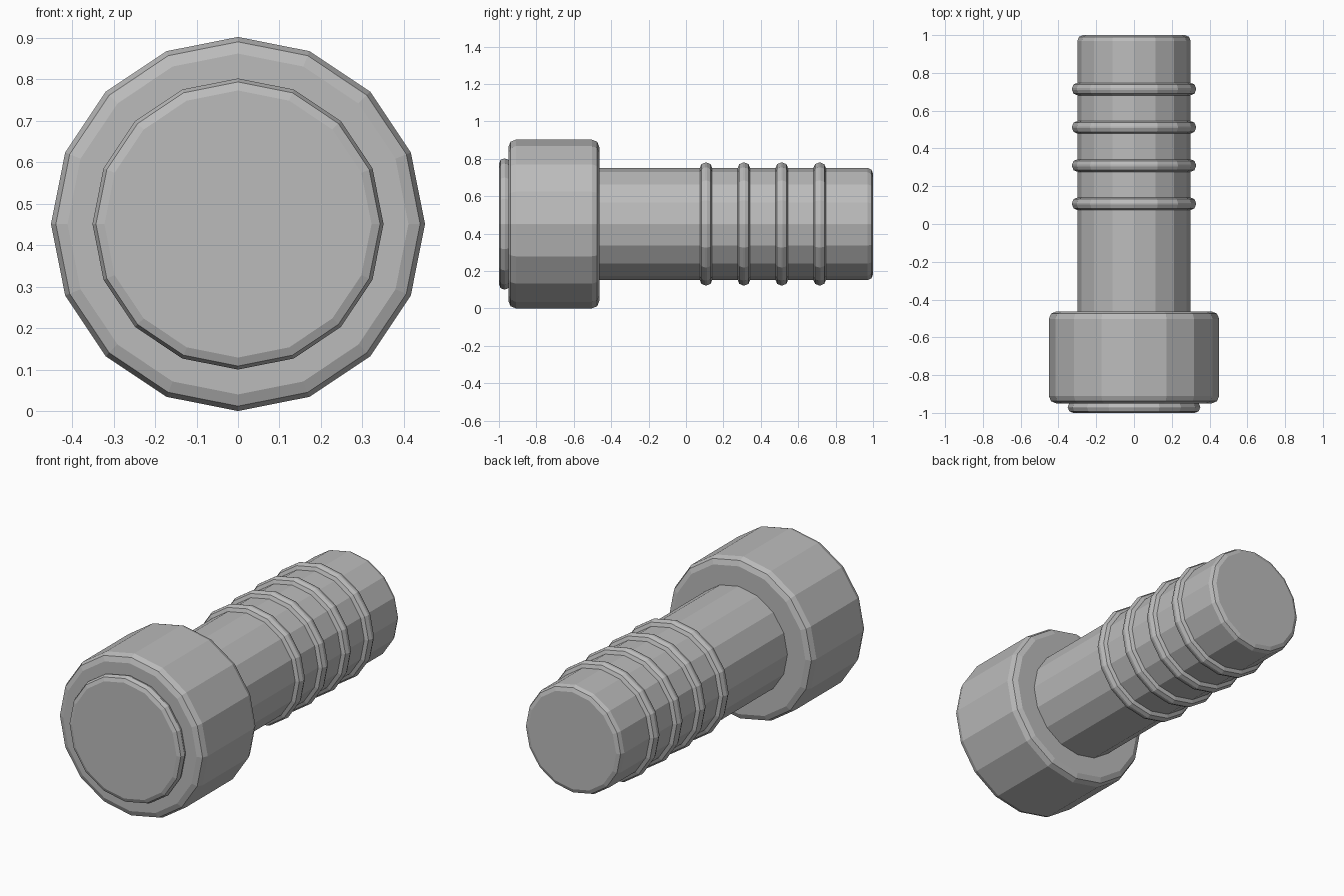
import bpy, bmesh, math

if "Cube" in bpy.data.objects:
    bpy.data.objects.remove(bpy.data.objects["Cube"])

SIDES = 16
AXIS_Z = 0.451

grey = bpy.data.materials.new("plain grey")
grey.diffuse_color = (0.5, 0.5, 0.5, 1)
grey.use_nodes = True
grey.node_tree.nodes["Principled BSDF"].inputs["Base Color"].default_value = grey.diffuse_color


def round_disc(name, radius, y0, y1, bevel):
    """Closed 16-sided cylinder along y with two-step rounded rims."""
    # Half profile: (radius, y) from the front rim to the back rim
    arc = [(math.sin(a), math.cos(a)) for a in (0, math.pi / 4, math.pi / 2)]
    front = [(radius - bevel + bevel * s, y0 + bevel - bevel * c) for s, c in arc]
    back = [(r, y0 + y1 - y) for r, y in reversed(front)]
    bm = bmesh.new()
    rings = []
    for r, y in front + back:
        rings.append([bm.verts.new((r * math.cos(2 * math.pi * i / SIDES), y,
                                    AXIS_Z + r * math.sin(2 * math.pi * i / SIDES)))
                      for i in range(SIDES)])
    for a, b in zip(rings, rings[1:]):
        for i in range(SIDES):
            j = (i + 1) % SIDES
            bm.faces.new((a[i], a[j], b[j], b[i]))
    bm.faces.new(rings[0])
    bm.faces.new(rings[-1])
    bmesh.ops.recalc_face_normals(bm, faces=bm.faces)
    mesh = bpy.data.meshes.new(name)
    bm.to_mesh(mesh)
    bm.free()
    mesh.materials.append(grey)
    obj = bpy.data.objects.new(name, mesh)
    bpy.context.collection.objects.link(obj)
    return obj


# Wide head with a thin raised cap on its front
round_disc("head", 0.451, -0.95, -0.463, 0.04)
round_disc("front_cap", 0.351, -1.0, -0.94, 0.029)

# Long shaft running out of the head
round_disc("shaft", 0.3, -0.51, 1.0, 0.03)

# Four raised rings along the shaft
for k in range(4):
    y = 0.107 + 0.2025 * k
    round_disc(f"ring_{k + 1}", 0.328, y - 0.033, y + 0.033, 0.028)
